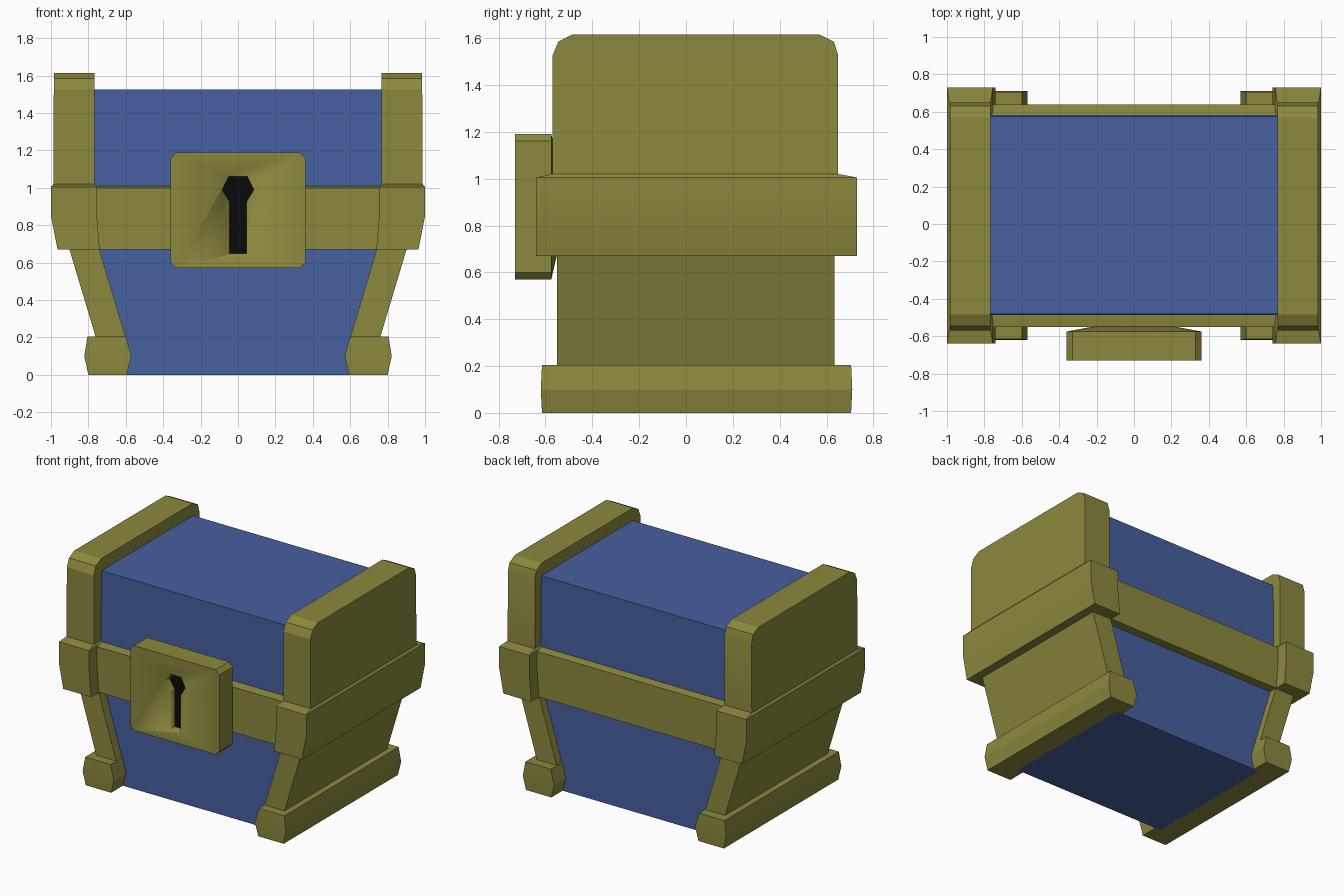
import bpy, bmesh, math

if "Cube" in bpy.data.objects:
    bpy.data.objects.remove(bpy.data.objects["Cube"])


def material(name, rgb):
    m = bpy.data.materials.new(name)
    m.diffuse_color = (*rgb, 1)
    m.use_nodes = True
    m.node_tree.nodes["Principled BSDF"].inputs["Base Color"].default_value = m.diffuse_color
    return m


GOLD = material("old gold", (0.262, 0.25, 0.047))
BLUE = material("blue", (0.061, 0.115, 0.345))
BLACK = material("black", (0.003, 0.003, 0.004))


def loft(name, rings, mat, mirror=False):
    """Closed solid through a list of equal-length point rings."""
    bm = bmesh.new()
    vs = [[bm.verts.new(p) for p in ring] for ring in rings]
    n = len(vs[0])
    for a, b in zip(vs, vs[1:]):
        for i in range(n):
            j = (i + 1) % n
            bm.faces.new((a[i], a[j], b[j], b[i]))
    bm.faces.new(vs[0])
    bm.faces.new(vs[-1])
    bmesh.ops.recalc_face_normals(bm, faces=bm.faces)
    me = bpy.data.meshes.new(name)
    bm.to_mesh(me)
    bm.free()
    me.materials.append(mat)
    ob = bpy.data.objects.new(name, me)
    bpy.context.collection.objects.link(ob)
    bpy.ops.object.select_all(action='DESELECT')
    ob.select_set(True)
    bpy.context.view_layer.objects.active = ob
    bpy.ops.object.shade_smooth_by_angle(angle=math.radians(20))
    if mirror:
        mod = ob.modifiers.new("mirror", 'MIRROR')
        mod.use_axis[0] = True
        mod.use_mirror_merge = False
    return ob


def stack(name, levels, mat, mirror=False):
    """Loft through rectangles given as (z, x0, x1, y0, y1)."""
    rings = [[(x0, y0, z), (x1, y0, z), (x1, y1, z), (x0, y1, z)]
             for z, x0, x1, y0, y1 in levels]
    return loft(name, rings, mat, mirror)


def plate(name, outline, y0, y1, mat):
    """Extrude an (x, z) outline along y."""
    return loft(name, [[(x, y, z) for x, z in outline] for y in (y0, y1)], mat)


# Blue chest body and lid
stack("chest_body", [(0, -0.64, 0.64, -0.48, 0.575),
                     (0.85, -0.83, 0.83, -0.48, 0.575)], BLUE)
stack("chest_lid", [(0.85, -0.83, 0.83, -0.49, 0.585),
                    (1.525, -0.83, 0.83, -0.48, 0.575)], BLUE)

# Gold belt around the seam, front and back
stack("belt", [(0.67, -0.80, 0.80, -0.55, 0.64),
               (1.0, -0.80, 0.80, -0.55, 0.64),
               (1.012, -0.80, 0.80, -0.48, 0.575)], GOLD)

# Gold end pieces: foot, slanted panel, end band, lid end cap
stack("foot", [(0, 0.595, 0.80, -0.615, 0.705),
               (0.10, 0.57, 0.822, -0.62, 0.71),
               (0.205, 0.60, 0.805, -0.615, 0.705)], GOLD, True)
stack("side_panel", [(0.15, 0.585, 0.745, -0.55, 0.635),
                     (0.70, 0.75, 0.91, -0.55, 0.635)], GOLD, True)
stack("end_band", [(0.67, 0.74, 0.965, -0.64, 0.73),
                   (0.85, 0.755, 1.0, -0.64, 0.73),
                   (1.005, 0.755, 1.0, -0.64, 0.73),
                   (1.02, 0.767, 0.987, -0.57, 0.65)], GOLD, True)
stack("lid_end_cap", [(0.98, 0.767, 0.987, -0.57, 0.65),
                      (1.525, 0.767, 0.985, -0.57, 0.65),
                      (1.585, 0.767, 0.985, -0.545, 0.632),
                      (1.615, 0.767, 0.985, -0.485, 0.57)], GOLD, True)


# Lock block with clipped corners and a tapered back
def clipped(w, z0, z1, c):
    return [(-w + c, z0), (w - c, z0), (w, z0 + c), (w, z1 - c),
            (w - c, z1), (-w + c, z1), (-w, z1 - c), (-w, z0 + c)]


face = clipped(0.36, 0.57, 1.19, 0.03)
back = clipped(0.20, 0.70, 1.06, 0.02)
lock = loft("lock", [[(x, y, z) for x, z in o]
                     for y, o in ((-0.73, face), (-0.575, face), (-0.545, back))], GOLD)

# Keyhole recess and its dark floor
half = [(0.045, 0.65), (0.045, 0.925), (0.085, 0.99), (0.05, 1.06)]
keyhole = half + [(-x, z) for x, z in reversed(half)]
cutter = plate("keyhole_cutter", keyhole, -0.80, -0.66, GOLD)
cutter.hide_render = True
cut = lock.modifiers.new("keyhole", 'BOOLEAN')
cut.operation = 'DIFFERENCE'
cut.solver = 'EXACT'
cut.object = cutter
bpy.context.view_layer.objects.active = lock
bpy.ops.object.modifier_apply(modifier=cut.name)
bpy.data.objects.remove(cutter)
plate("keyhole_floor", keyhole, -0.666, -0.659, BLACK)
